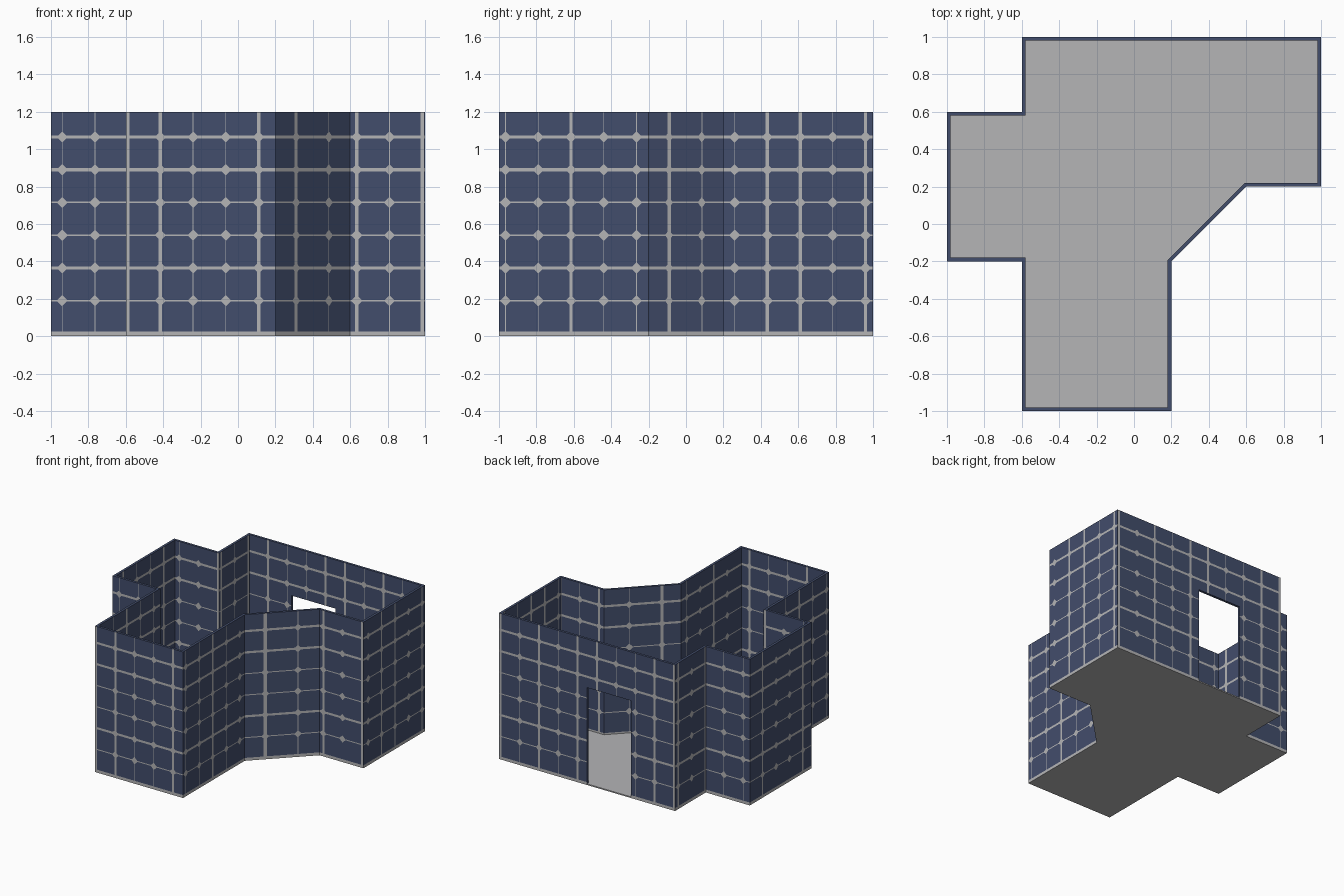
import bpy, bmesh, math
from mathutils import Vector

if "Cube" in bpy.data.objects:
    bpy.data.objects.remove(bpy.data.objects["Cube"])

OUTLINE = [(-0.6, -1), (0.2, -1), (0.2, -0.2), (0.6, 0.2), (1, 0.2), (1, 1),
           (-0.6, 1), (-0.6, 0.6), (-1, 0.6), (-1, -0.2), (-0.6, -0.2)]
THICK, BASE, TOP, STEP = 0.02, 0.01, 1.2, 0.175
X_LINES = [-0.94 + STEP * k for k in range(12)]
Y_LINES = [-0.965 + STEP * k for k in range(12)]
Z_LINES = [0.015 + STEP * k for k in range(7)]
# rows and columns that carry a broad grout joint, the rest are hairlines
X_WIDE, Y_WIDE, Z_WIDE = (2, 3, 6, 7, 9, 11), (2, 5, 8, 9, 11), (0, 2, 5, 6)
DOOR_HALF, DOOR_TOP = 0.2, 0.8


def material(name, colour):
    m = bpy.data.materials.new(name)
    m.diffuse_color = (*colour, 1)
    m.use_nodes = True
    m.node_tree.nodes["Principled BSDF"].inputs["Base Color"].default_value = m.diffuse_color
    return m


tile = material("navy tile", (0.055, 0.075, 0.15))
grout = material("pale grey grout", (0.46, 0.46, 0.47))


def make_object(name, bm, mats):
    me = bpy.data.meshes.new(name)
    bm.to_mesh(me)
    bm.free()
    for m in mats:
        me.materials.append(m)
    ob = bpy.data.objects.new(name, me)
    bpy.context.collection.objects.link(ob)
    return ob


def inset(points, d):
    """Mitred inward offset of a counter-clockwise outline."""
    pts, out = [Vector(p) for p in points], []
    for i, p in enumerate(pts):
        a = (p - pts[i - 1]).normalized()
        b = (pts[(i + 1) % len(pts)] - p).normalized()
        na, nb = Vector((-a.y, a.x)), Vector((-b.y, b.x))
        out.append(p + (na + nb) * d / (1 + na.dot(nb)))
    return out


def bands(lines, wide, narrow):
    return [(c, 0.009 if i in wide else narrow) for i, c in enumerate(lines)]


X_BANDS = bands(X_LINES, X_WIDE, 0.002)
Y_BANDS = bands(Y_LINES, Y_WIDE, 0.002)
Z_BANDS = bands(Z_LINES, Z_WIDE, 0.004)


def in_band(v, bs):
    return any(abs(v - c) < h for c, h in bs)


# floor slab
bm = bmesh.new()
face = bm.faces.new([bm.verts.new((x, y, 0)) for x, y in OUTLINE])
ext = bmesh.ops.extrude_face_region(bm, geom=[face])
bmesh.ops.translate(bm, vec=(0, 0, BASE),
                    verts=[v for v in ext["geom"] if isinstance(v, bmesh.types.BMVert)])
bmesh.ops.recalc_face_normals(bm, faces=bm.faces)
make_object("floor", bm, [grout])

# wall ring: outer and inner skins joined by top and bottom strips
inner = inset(OUTLINE, THICK)
bm = bmesh.new()
rings = [[bm.verts.new((x, y, z)) for x, y in loop]
         for loop, z in ((OUTLINE, BASE), (OUTLINE, TOP), (inner, TOP), (inner, BASE))]
n = len(OUTLINE)
for r in range(4):
    a, b = rings[r], rings[(r + 1) % 4]
    for i in range(n):
        j = (i + 1) % n
        bm.faces.new((a[i], a[j], b[j], b[i]))
bmesh.ops.recalc_face_normals(bm, faces=bm.faces)


# cut the grout joints into the vertical faces
def cut(axis, bs, pick):
    no = Vector((0, 0, 0))
    no[axis] = 1
    for c, h in bs:
        for v in (c - h, c + h):
            faces = [f for f in bm.faces if pick(f.normal)]
            geom = faces + list({e for f in faces for e in f.edges}) \
                + list({p for f in faces for p in f.verts})
            bmesh.ops.bisect_plane(bm, geom=geom, plane_co=no * v, plane_no=no, dist=1e-5)


def faces_y(nrm):
    return abs(nrm.y) > 0.9


def faces_side(nrm):
    return abs(nrm.x) > 0.5


cut(2, Z_BANDS, lambda nrm: abs(nrm.z) < 0.1)
cut(0, X_BANDS, faces_y)
cut(1, Y_BANDS, faces_side)
for f in bm.faces:
    c = f.calc_center_median()
    if abs(f.normal.z) < 0.1:
        joint = in_band(c.x, X_BANDS) if faces_y(f.normal) else in_band(c.y, Y_BANDS)
        f.material_index = int(joint or in_band(c.z, Z_BANDS))
walls = make_object("walls", bm, [tile, grout])

# doorway through the back wall
bm = bmesh.new()
bmesh.ops.create_cube(bm, size=1)
bmesh.ops.scale(bm, vec=(2 * DOOR_HALF, 0.2, DOOR_TOP + 0.1), verts=bm.verts)
bmesh.ops.translate(bm, vec=(0, 0.99, (DOOR_TOP - 0.1) / 2), verts=bm.verts)
cutter = make_object("doorway_cutter", bm, [tile])
cutter.hide_render = True
cutter.hide_viewport = True
cutter.display_type = 'WIRE'
mod = walls.modifiers.new("doorway", 'BOOLEAN')
mod.operation, mod.solver, mod.object = 'DIFFERENCE', 'EXACT', cutter

# diamond insets where the joints cross, on both skins
bm = bmesh.new()
R, LIFT = 0.03, 0.0012
for loop, side in (([Vector(p) for p in OUTLINE], 1), (inner, -1)):
    for i in range(n):
        p, q = loop[i], loop[(i + 1) % n]
        d = (q - p).normalized()
        nrm = Vector((d.y, -d.x, 0)) * side
        axis, lines = (0, X_LINES) if abs(d.x) > 0.9 else (1, Y_LINES)
        for c in lines:
            t = (c - p[axis]) / (q[axis] - p[axis])
            length = (q - p).length
            if not R < t * length < length - R:
                continue
            o = (p + (q - p) * t).to_3d() + nrm * LIFT
            for z in Z_LINES[1:]:
                if p.y > 0.9 and q.y > 0.9 and abs(c) < DOOR_HALF and z < DOOR_TOP + R:
                    continue
                u = d.to_3d() * R * side
                w = Vector((0, 0, R))
                mid = o + Vector((0, 0, z))
                bm.faces.new([bm.verts.new(mid + k) for k in (u, w, -u, -w)])
make_object("joint_diamonds", bm, [grout])
